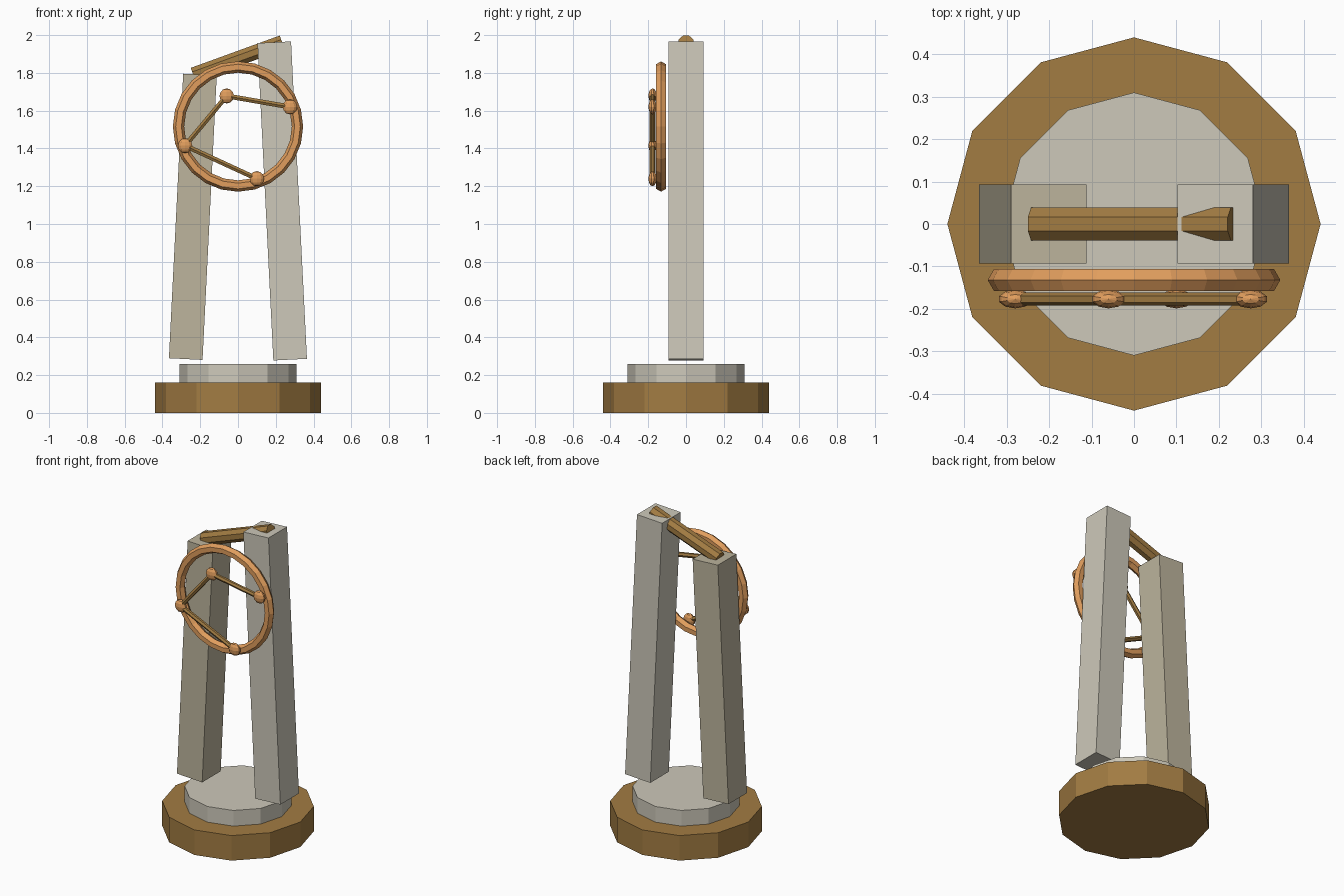
import bpy, math
from mathutils import Vector

if "Cube" in bpy.data.objects:
    bpy.data.objects.remove(bpy.data.objects["Cube"])


def material(name, rgb):
    m = bpy.data.materials.new(name)
    m.diffuse_color = (*rgb, 1)
    m.use_nodes = True
    m.node_tree.nodes["Principled BSDF"].inputs["Base Color"].default_value = m.diffuse_color
    return m


BRONZE = material("dark_bronze", (0.36, 0.20, 0.055))
COPPER = material("copper", (0.75, 0.34, 0.11))
STONE = material("pale_stone", (0.61, 0.58, 0.49))
SAND = material("sand_stone", (0.51, 0.46, 0.34))


def finish(name, mat):
    o = bpy.context.object
    o.name = name
    o.data.materials.append(mat)
    return o


def disc(name, radius, z0, z1, mat):
    bpy.ops.mesh.primitive_cylinder_add(vertices=12, radius=radius, depth=z1 - z0,
                                        location=(0, 0, (z0 + z1) / 2))
    return finish(name, mat)


def pillar(name, x, z, height, tilt, mat):
    bpy.ops.mesh.primitive_cube_add(size=1, location=(x, 0, z), rotation=(0, tilt, 0))
    o = finish(name, mat)
    o.scale = (0.178, 0.187, height)
    return o


def rod(name, a, b, radius, sides, mat, turn=0):
    a, b = Vector(a), Vector(b)
    d = b - a
    # rods lie in the xz plane, so a tilt about y aims them
    bpy.ops.mesh.primitive_cylinder_add(vertices=sides, radius=radius, depth=d.length,
                                        location=(a + b) / 2)
    o = finish(name, mat)
    for v in o.data.vertices:
        x, y = v.co.x, v.co.y
        v.co.x = x * math.cos(turn) - y * math.sin(turn)
        v.co.y = x * math.sin(turn) + y * math.cos(turn)
    o.rotation_euler = (0, math.atan2(d.x, d.z), 0)
    return o


# Stepped round base
disc("base", 0.44, 0, 0.16, BRONZE)
disc("plinth", 0.31, 0.16, 0.26, STONE)

# Leaning pillars of unequal height
pillar("left_pillar", -0.239, 1.038, 1.508, 0.05, SAND)
pillar("right_pillar", 0.234, 1.122, 1.682, -0.05, STONE)

# Sloping crossbar
rod("crossbar", (-0.237, 0, 1.79), (0.234, 0, 1.961), 0.042, 8, BRONZE, math.pi / 8)

# Ring on the front
bpy.ops.mesh.primitive_torus_add(major_segments=24, minor_segments=6,
                                 major_radius=0.315, minor_radius=0.03,
                                 location=(0, -0.132, 1.516),
                                 rotation=(math.pi / 2, 0, 0))
finish("ring", COPPER)

# Linked nodes across the ring
Y = -0.177
nodes = [(0.275, Y, 1.62), (-0.06, Y, 1.678), (-0.28, Y, 1.415), (0.10, Y, 1.24)]
for i, p in enumerate(nodes):
    bpy.ops.mesh.primitive_uv_sphere_add(segments=10, ring_count=6, radius=0.04, location=p)
    finish(f"node_{i + 1}", COPPER).scale = (1, 0.55, 1)
for i in range(3):
    rod(f"link_{i + 1}", nodes[i], nodes[i + 1], 0.015, 6, BRONZE)
